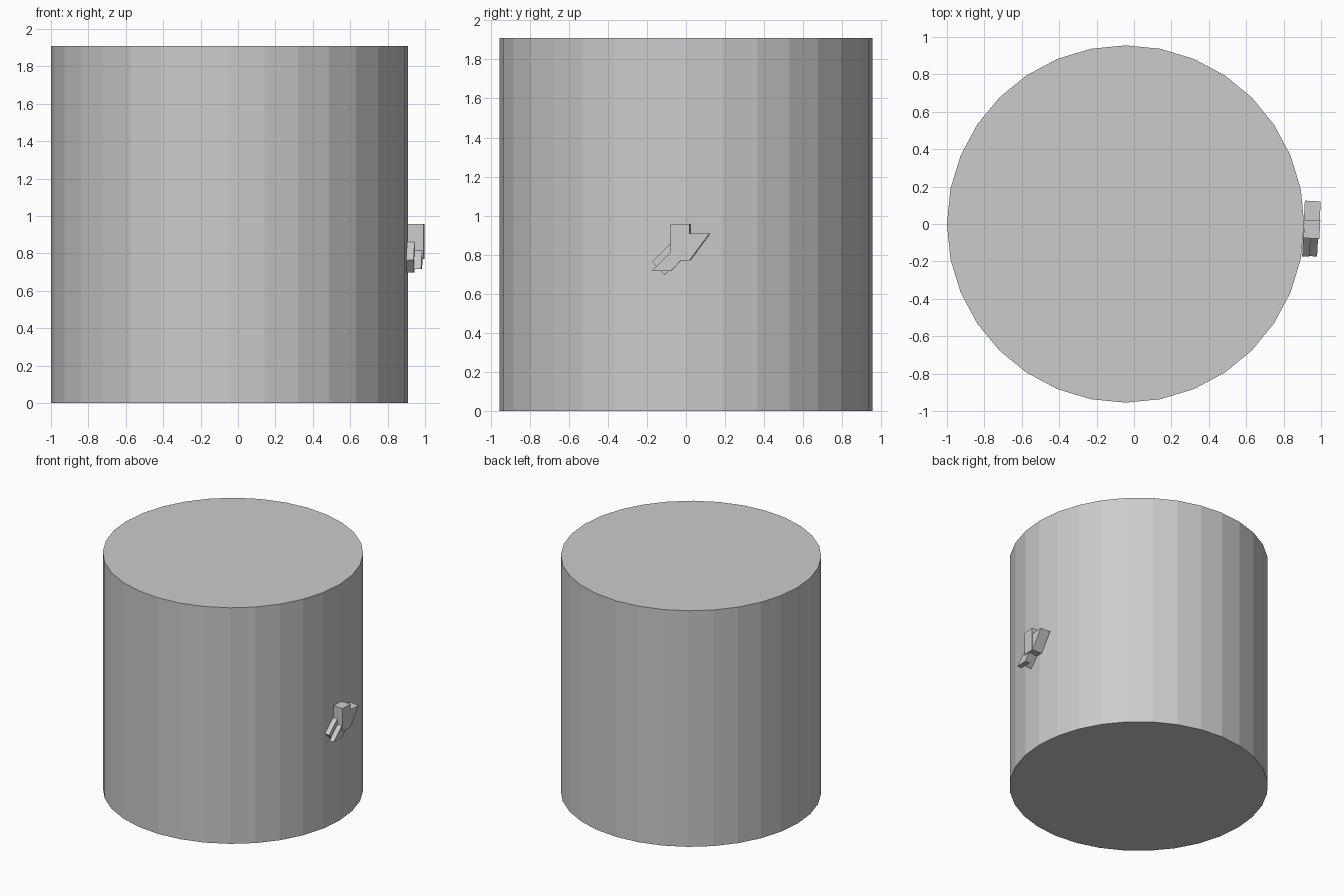
import bpy, bmesh
from math import radians
from mathutils import Matrix, Vector

if "Cube" in bpy.data.objects:
    bpy.data.objects.remove(bpy.data.objects["Cube"])

PIVOT = Vector((0.95, 0.0, 0.0))
TURN = Matrix.Translation(PIVOT) @ Matrix.Rotation(radians(-3), 4, 'Z') @ Matrix.Translation(-PIVOT)


def side_prism(name, x0, x1, profile):
    """Extrude a y-z profile from x0 to x1, turned slightly with the wall."""
    bm = bmesh.new()
    near = bm.faces.new([bm.verts.new((x0, y, z)) for y, z in profile])
    out = bmesh.ops.extrude_face_region(bm, geom=[near])
    verts = [g for g in out["geom"] if isinstance(g, bmesh.types.BMVert)]
    bmesh.ops.translate(bm, verts=verts, vec=(x1 - x0, 0, 0))
    bmesh.ops.transform(bm, matrix=TURN, verts=bm.verts)
    bmesh.ops.recalc_face_normals(bm, faces=bm.faces)
    mesh = bpy.data.meshes.new(name)
    bm.to_mesh(mesh)
    bm.free()
    obj = bpy.data.objects.new(name, mesh)
    bpy.context.collection.objects.link(obj)
    return obj


# Main drum
bpy.ops.mesh.primitive_cylinder_add(vertices=32, radius=0.955, depth=1.91,
                                    location=(-0.045, 0, 0.955))
bpy.context.object.name = "drum"

# Side fitting: upright block, slanted wing, two lower prongs
side_prism("fitting_block", 0.91, 0.995,
           [(-0.077, 0.957), (0.02, 0.957), (0.02, 0.77), (-0.077, 0.77)])
side_prism("fitting_wing", 0.907, 0.992,
           [(0.02, 0.91), (0.123, 0.91), (0.02, 0.77)])
side_prism("inner_prong", 0.908, 0.948,
           [(-0.077, 0.86), (-0.175, 0.764), (-0.11, 0.697), (-0.03, 0.775)])
side_prism("outer_prong", 0.948, 0.988,
           [(-0.077, 0.815), (-0.12, 0.77), (-0.172, 0.718), (-0.075, 0.718), (-0.02, 0.775)])
